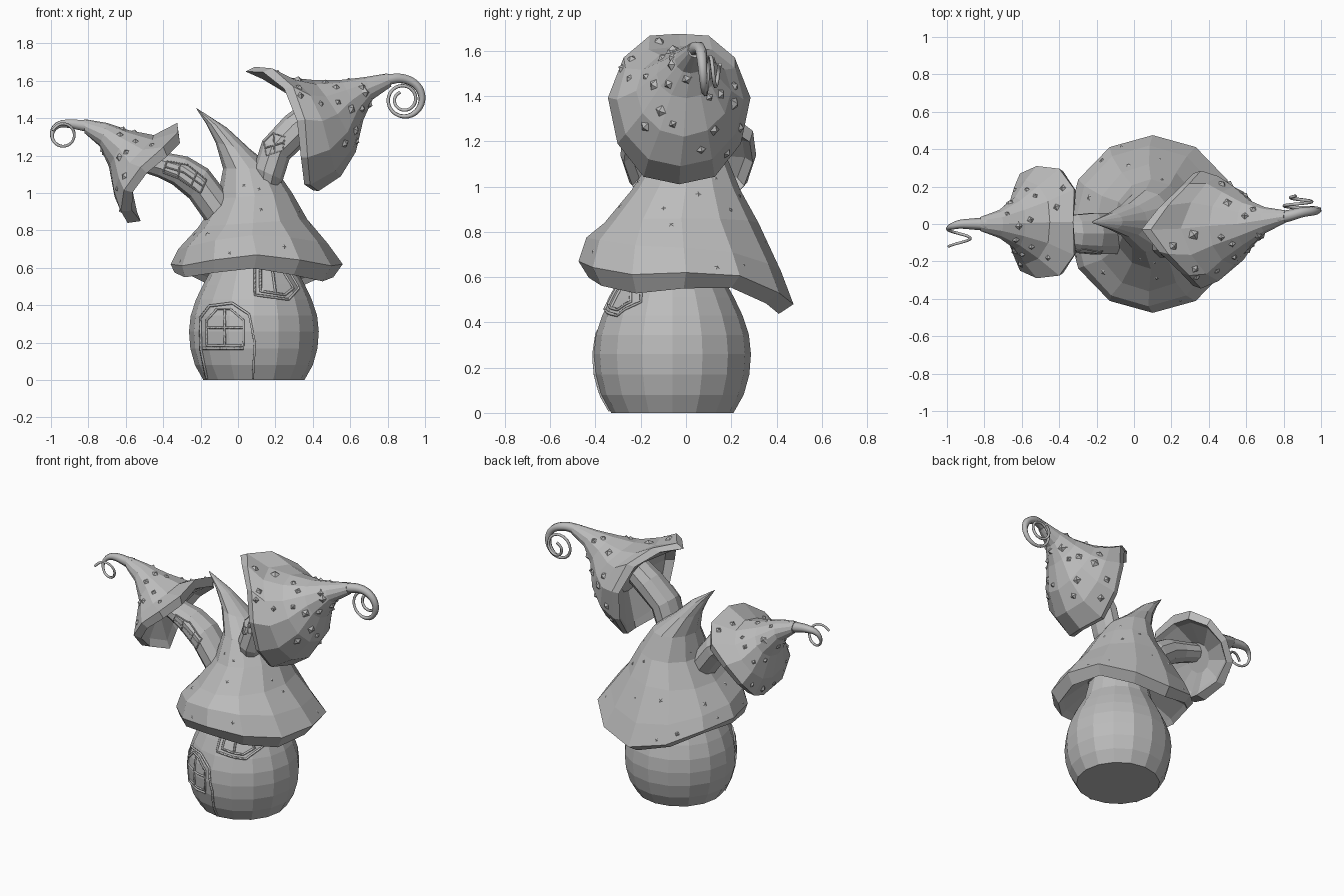
import bpy, bmesh, math, random
from mathutils import Vector
from mathutils.bvhtree import BVHTree

random.seed(4)
cube = bpy.data.objects.get("Cube")
if cube:
    bpy.data.objects.remove(cube)

stone = bpy.data.materials.new("stone grey")
stone.use_nodes = True
GREY = (0.5, 0.5, 0.5, 1)
stone.diffuse_color = GREY
stone.node_tree.nodes["Principled BSDF"].inputs["Base Color"].default_value = GREY


def add_mesh(name, bm):
    bmesh.ops.recalc_face_normals(bm, faces=bm.faces)
    mesh = bpy.data.meshes.new(name)
    bm.to_mesh(mesh)
    bm.free()
    mesh.materials.append(stone)
    obj = bpy.data.objects.new(name, mesh)
    bpy.context.collection.objects.link(obj)
    return obj


def loft(name, sections, sides):
    """Skin rings: edge a, edge b, y centre, half depth, then saddle, tilt, wave, fold, pinch."""
    bm = bmesh.new()
    rings = []
    for (ax, az), (bx, bz), yc, half, *extra in sections:
        saddle, tilt, wave, fold, pinch = (extra + [0] * 5)[:5]
        a, b = Vector((ax, yc, az)), Vector((bx, yc, bz))
        span = (b - a) / 2
        axis = Vector((-span.z, 0, span.x)).normalized()
        ring = []
        for i in range(sides):
            t = math.tau * i / sides
            s, c = math.sin(t), math.cos(t)
            lift = saddle * s * s + tilt * s + wave * math.sin(3 * t) - fold * abs(s) * c
            depth = half * s * (1 - pinch * max(-c, 0))
            ring.append(bm.verts.new((a + b) / 2 + span * c + Vector((0, depth, 0)) + axis * lift))
        rings.append(ring)
    for r, q in zip(rings, rings[1:]):
        for i in range(sides):
            j = (i + 1) % sides
            bm.faces.new((r[i], r[j], q[j], q[i]))
    bm.faces.new(rings[0])
    bm.faces.new(rings[-1])
    return add_mesh(name, bm)


def tube(name, points, radii, smooth=True, resolution=1):
    """Tapered rod along a path."""
    curve = bpy.data.curves.new(name, "CURVE")
    curve.dimensions = "3D"
    curve.bevel_depth = 1
    curve.bevel_resolution = resolution
    curve.use_fill_caps = True
    curve.resolution_u = 3
    spline = curve.splines.new("NURBS" if smooth else "POLY")
    spline.points.add(len(points) - 1)
    for p, co, r in zip(spline.points, points, radii):
        p.co = (*co, 1)
        p.radius = r
    if smooth:
        spline.use_endpoint_u = True
        spline.order_u = 3
    curve.materials.append(stone)
    obj = bpy.data.objects.new(name, curve)
    bpy.context.collection.objects.link(obj)


def trim(name, obj, lines, radius, lift):
    """Thin mouldings laid on the front of a part, drawn as x, z lines."""
    tree = BVHTree.FromPolygons([v.co for v in obj.data.vertices],
                                [p.vertices for p in obj.data.polygons])
    for n, line in enumerate(lines):
        path = []
        for (x0, z0), (x1, z1) in zip(line, line[1:]):
            for k in range(7):
                f = k / 6
                hit, normal, *_ = tree.ray_cast(
                    Vector((x0 + (x1 - x0) * f, -2, z0 + (z1 - z0) * f)), Vector((0, 1, 0)))
                if hit:
                    hit = hit + normal * lift
                    if not path or (hit - path[-1]).length > 0.004:
                        path.append(hit)
        if len(path) > 1:
            tube(f"{name}_{n + 1}", path, [radius] * len(path), False, 0)


def spots(name, obj, sides, first, last, count, size, height):
    """Small pyramids scattered over a band of the cap's faces."""
    bm = bmesh.new()
    faces = list(obj.data.polygons)[first * sides:last * sides]
    centre = sum((f.center for f in faces), Vector()) / len(faces)
    for face in random.sample(faces, min(count, len(faces))):
        corners = [obj.data.vertices[i].co for i in face.vertices]
        u, v = random.uniform(.2, .8), random.uniform(.2, .8)
        p = corners[0].lerp(corners[1], u).lerp(corners[3].lerp(corners[2], u), v)
        n = face.normal.copy()
        if n.dot(face.center - centre) < 0:
            n.negate()
        side = n.orthogonal().normalized()
        up = n.cross(side)
        turn = random.uniform(0, math.tau)
        r = size * random.uniform(.75, 1.2)
        base = [bm.verts.new(p - n * .006 + r * (side * math.cos(turn + k * math.pi / 2)
                                                 + up * math.sin(turn + k * math.pi / 2)))
                for k in range(4)]
        tip = bm.verts.new(p + n * height)
        bm.faces.new(base)
        for k in range(4):
            bm.faces.new((base[k], base[(k + 1) % 4], tip))
    add_mesh(name, bm)


# Round house body
profile = [(0, .27), (.08, .315), (.17, .34), (.26, .347), (.345, .338),
           (.43, .31), (.51, .272), (.6, .222), (.74, .19)]
body = loft("house_body", [((.085 - r, z), (.085 + r, z), -.06, r) for z, r in profile], 16)

# Main roof cap with hollow underside and bent tip
roof = loft("main_roof_cap", [
    ((-.12, .72), (.3, .72), -.04, .2),
    ((-.31, .6), (.48, .58), 0, .4, -.04, -.05, .035),
    ((-.34, .575), (.51, .55), -.01, .42, -.045, -.045, .035),
    ((-.36, .62), (.56, .62), 0, .475, -.045, -.065, .03),
    ((-.32, .70), (.48, .73), -.01, .43, -.015, -.06, .015),
    ((-.21, .82), (.37, .86), -.02, .34),
    ((-.11, .97), (.29, 1.0), 0, .24),
    ((-.08, 1.13), (.2, 1.13), .015, .165),
    ((-.12, 1.27), (.07, 1.23), .02, .09),
    ((-.17, 1.37), (-.06, 1.35), .015, .045),
    ((-.225, 1.455), (-.215, 1.45), .01, .005)], 12)
spots("main_roof_spots", roof, 12, 3, 7, 24, .028, .005)

# Stalks of the two side turrets
right_stalk = loft("large_turret_stalk", [
    ((.1, 1.03), (.2, .99), -.07, .08),
    ((.085, 1.14), (.24, 1.07), -.075, .11),
    ((.13, 1.28), (.275, 1.18), -.07, .11),
    ((.25, 1.41), (.38, 1.28), -.05, .1),
    ((.37, 1.5), (.47, 1.36), -.04, .09)], 10)
left_stalk = loft("small_turret_stalk", [
    ((-.06, 1.0), (-.14, .8), -.05, .115),
    ((-.16, 1.13), (-.26, .97), -.05, .115),
    ((-.27, 1.195), (-.35, 1.045), -.05, .105),
    ((-.38, 1.215), (-.43, 1.085), -.04, .09),
    ((-.56, 1.25), (-.56, 1.13), -.02, .075)], 10)

# Turret caps, hollow with folded, flaring brims
large_cap = loft("large_turret_cap", [
    ((.33, 1.5), (.46, 1.25), -.04, .13),
    ((.13, 1.61), (.41, 1.06), -.03, .27, .11, 0, 0, .1, .25),
    ((.04, 1.65), (.4, 1.015), -.03, .3, .11, 0, 0, .12, .25),
    ((.09, 1.675), (.43, 1.01), -.03, .315, .11, 0, 0, .12, .2),
    ((.25, 1.62), (.55, 1.09), -.025, .28, .06, 0, 0, .06),
    ((.4, 1.605), (.63, 1.22), -.01, .21, .02),
    ((.55, 1.605), (.67, 1.39), 0, .13),
    ((.68, 1.62), (.72, 1.5), .02, .07),
    ((.8, 1.64), (.82, 1.57), .04, .033)], 12)
spots("large_turret_spots", large_cap, 12, 3, 7, 28, .032, .016)
small_cap = loft("small_turret_cap", [
    ((-.5, 1.23), (-.58, 1.05), 0, .1),
    ((-.36, 1.3), (-.54, .9), .01, .25, -.07, 0, 0, .1, -.2),
    ((-.325, 1.31), (-.52, .85), .01, .285, -.07, 0, 0, .11, -.2),
    ((-.325, 1.375), (-.59, .84), .01, .3, -.07, 0, 0, .1, -.2),
    ((-.45, 1.31), (-.66, .98), .01, .225, -.03, 0, 0, .03),
    ((-.58, 1.335), (-.69, 1.14), .005, .14),
    ((-.7, 1.375), (-.74, 1.25), 0, .075),
    ((-.82, 1.395), (-.82, 1.32), 0, .038)], 12)
spots("small_turret_spots", small_cap, 12, 3, 6, 22, .027, .013)


def curl(name, lead, centre, radius, shrink, start, turns, direction, y0, y1, thick, thin):
    """Cap tip that runs on into a spiral."""
    path = list(lead)
    steps = int(turns * 12)
    for k in range(steps + 1):
        f = k / steps
        a = start + direction * math.tau * turns * f
        r = radius * (1 - shrink * f)
        path.append((centre[0] + r * math.cos(a), y0 + (y1 - y0) * f, centre[1] + r * math.sin(a)))
    last = len(path) - 1
    tube(name, path, [max(thin, thick * (1 - 2 * k / last)) for k in range(last + 1)], True, 1)


curl("large_turret_curl", [(.77, .035, 1.602), (.81, .04, 1.607), (.85, .05, 1.615)],
     (.885, 1.5), .11, .6, math.radians(80), 1.9, -1, .065, .15, .035, .009)
curl("small_turret_curl", [(-.79, 0, 1.358), (-.83, 0, 1.36), (-.88, 0, 1.37)],
     (-.935, 1.31), .062, .0, math.radians(85), 1.2, 1, 0, -.12, .037, .008)

# Door frame, door window and house window
trim("door_frame", body, [
    [(-.165, .01), (-.195, .16), (-.2, .33), (-.15, .395), (-.03, .41),
     (.06, .35), (.09, .2), (.08, .01)],
    [(-.185, .17), (.03, .17)]], .008, .003)
trim("door_window", body, [
    [(-.165, .185), (-.165, .32), (-.11, .38), (-.04, .38), (.03, .32), (.03, .185), (-.165, .185)],
    [(-.07, .185), (-.07, .38)], [(-.165, .28), (.03, .28)]], .007, .002)
trim("house_window", body, [
    [(.09, .61), (.09, .455), (.27, .43), (.325, .49), (.26, .6)],
    [(.12, .59), (.12, .475), (.25, .455), (.295, .49), (.24, .58)],
    [(.2, .465), (.185, .58)]], .007, .002)

# Small lattice windows on the stalks
trim("large_stalk_window", right_stalk, [
    [(.15, 1.2), (.14, 1.27), (.19, 1.32), (.25, 1.3), (.24, 1.23), (.15, 1.2)],
    [(.195, 1.215), (.19, 1.32)], [(.145, 1.24), (.245, 1.27)]], .004, .001)
trim("small_stalk_window", left_stalk, [
    [(-.4, 1.11), (-.32, 1.08), (-.2, 1.0), (-.17, 1.07), (-.27, 1.15), (-.38, 1.17), (-.4, 1.11)],
    [(-.32, 1.08), (-.31, 1.16)], [(-.25, 1.04), (-.22, 1.11)],
    [(-.39, 1.14), (-.29, 1.11), (-.185, 1.035)]], .004, .001)
